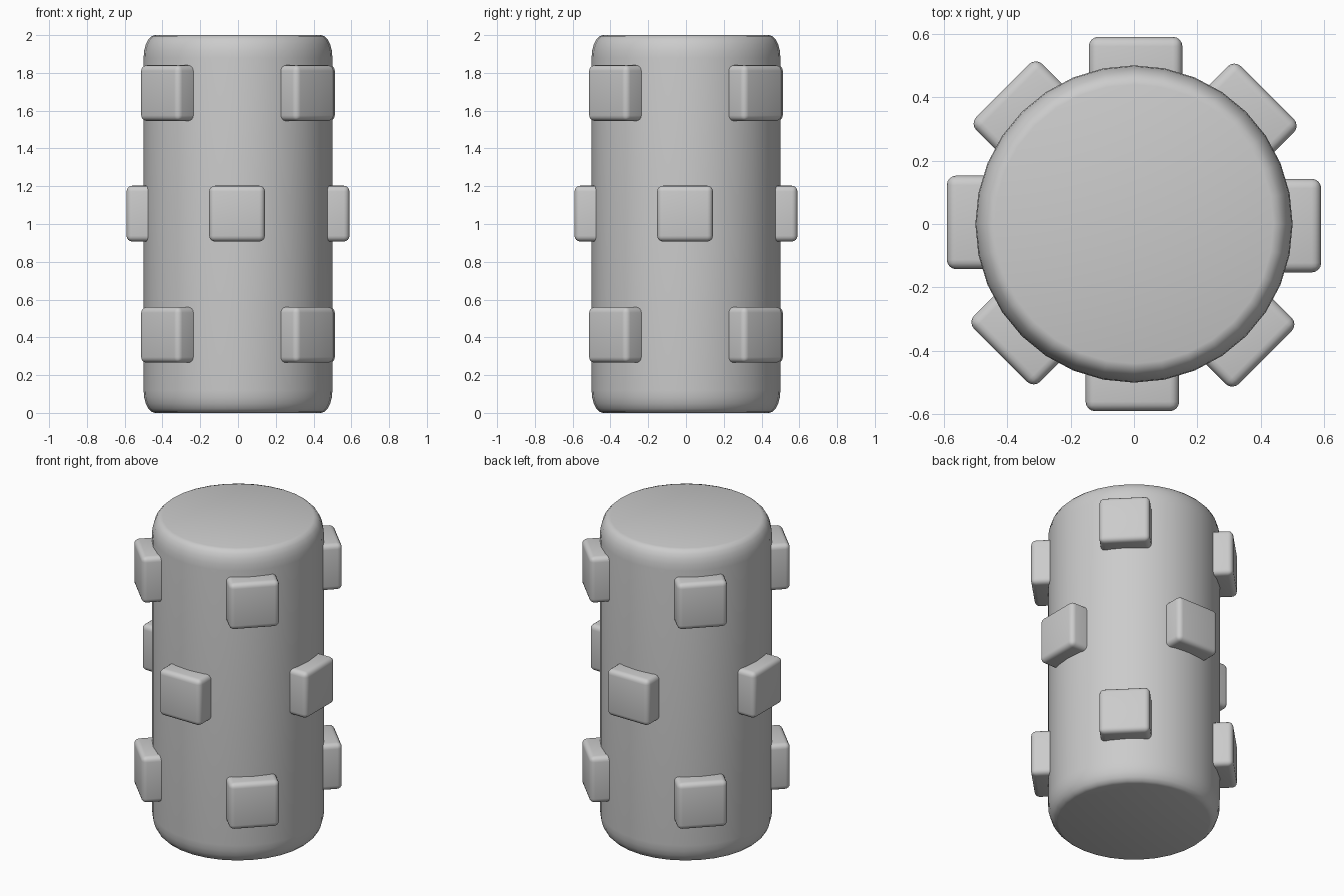
import bpy, bmesh
from math import sin, cos, pi, radians
from mathutils import Matrix

if "Cube" in bpy.data.objects:
    bpy.data.objects.remove(bpy.data.objects["Cube"])


def finish(name, bm, angle=40):
    bmesh.ops.recalc_face_normals(bm, faces=bm.faces)
    mesh = bpy.data.meshes.new(name)
    bm.to_mesh(mesh)
    bm.free()
    ob = bpy.data.objects.new(name, mesh)
    bpy.context.collection.objects.link(ob)
    bpy.ops.object.select_all(action='DESELECT')
    ob.select_set(True)
    bpy.context.view_layer.objects.active = ob
    bpy.ops.object.shade_smooth_by_angle(angle=radians(angle))
    return ob


# Drum: a cylinder with tall rounded rims, beveled before it is stretched
bm = bmesh.new()
bmesh.ops.create_cone(bm, cap_ends=True, segments=32, radius1=1, radius2=1, depth=2)
rims = [e for e in bm.edges if abs(e.verts[0].co.z - e.verts[1].co.z) < 1e-4]
bmesh.ops.bevel(bm, geom=rims, offset=0.12, offset_type='OFFSET', segments=5,
                profile=0.5, affect='EDGES')
bmesh.ops.scale(bm, vec=(0.5, 0.5, 1), verts=bm.verts)
bmesh.ops.translate(bm, vec=(0, 0, 1), verts=bm.verts)
finish("drum", bm)


# Rounded studs, half sunk into the drum
def stud(name, angle, z, inner=0.36, outer=0.59, size=0.295, shift=-0.005):
    bm = bmesh.new()
    bmesh.ops.create_cube(bm, size=1)
    bmesh.ops.scale(bm, vec=(outer - inner, size, size), verts=bm.verts)
    bmesh.ops.bevel(bm, geom=bm.edges[:], offset=0.03, segments=4,
                    profile=0.5, affect='EDGES')
    bmesh.ops.translate(bm, vec=((inner + outer) / 2, shift, z), verts=bm.verts)
    bm.transform(Matrix.Rotation(radians(angle), 4, 'Z'))
    finish(name, bm)


# Three rings of four, the middle ring turned by 45 degrees
for ring, z, start in (("lower", 0.413, 45), ("middle", 1.055, 0), ("upper", 1.693, 45)):
    for i in range(4):
        stud(f"{ring}_stud_{i + 1}", start + 90 * i, z)
